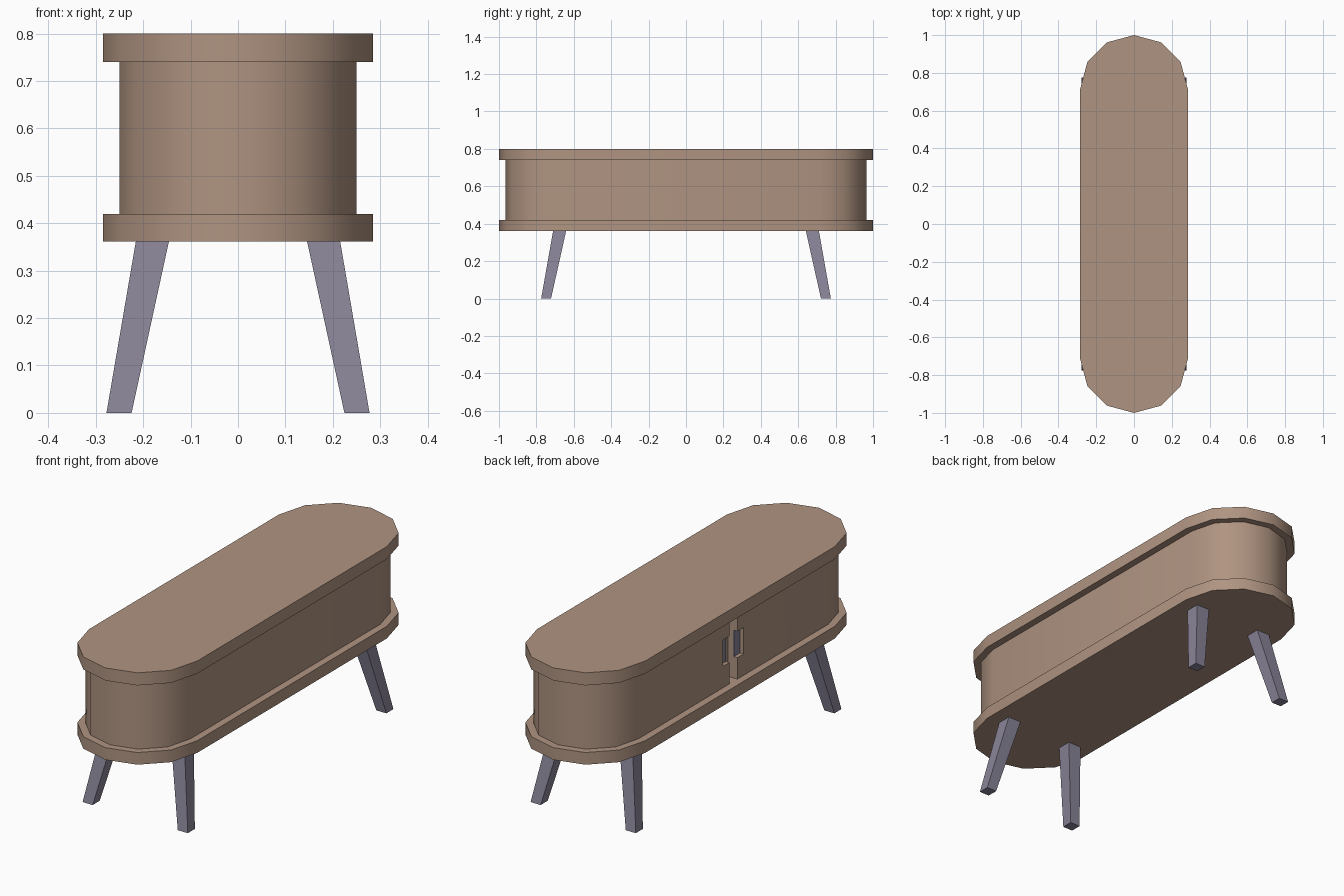
import bpy, bmesh
from math import sin, cos, pi, radians

cube = bpy.data.objects.get("Cube")
if cube:
    bpy.data.objects.remove(cube, do_unlink=True)


def material(name, rgb):
    m = bpy.data.materials.new(name)
    m.use_nodes = True
    m.diffuse_color = (*rgb, 1)
    m.node_tree.nodes["Principled BSDF"].inputs["Base Color"].default_value = (*rgb, 1)
    return m


WOOD = material("light brown wood", (0.43, 0.295, 0.22))
GREY = material("purple grey", (0.25, 0.23, 0.31))
END_Y = 0.715     # centre of each rounded end
GAP = 0.03        # half width of the gap between the doors


def add_object(name, bm, mat):
    bmesh.ops.recalc_face_normals(bm, faces=bm.faces)
    mesh = bpy.data.meshes.new(name)
    bm.to_mesh(mesh)
    bm.free()
    mesh.materials.append(mat)
    ob = bpy.data.objects.new(name, mesh)
    bpy.context.collection.objects.link(ob)
    return ob


def smooth(ob):
    bpy.ops.object.select_all(action='DESELECT')
    ob.select_set(True)
    bpy.context.view_layer.objects.active = ob
    bpy.ops.object.shade_smooth_by_angle(angle=radians(40))


def capsule(radius):
    # long outline with six flat segments round each end
    pts = []
    for start, y in ((0, END_Y), (pi, -END_Y)):
        for i in range(7):
            a = start + i * pi / 6
            pts.append((radius * cos(a), y + radius * sin(a)))
    return pts


def prism(name, outline, z0, z1, mat):
    bm = bmesh.new()
    face = bm.faces.new([bm.verts.new((x, y, z0)) for x, y in outline])
    top = bmesh.ops.extrude_face_region(bm, geom=[face])["geom"]
    verts = [v for v in top if isinstance(v, bmesh.types.BMVert)]
    bmesh.ops.translate(bm, verts=verts, vec=(0, 0, z1 - z0))
    return add_object(name, bm, mat)


def box(name, x0, x1, y0, y1, z0, z1, mat):
    return prism(name, [(x0, y0), (x1, y0), (x1, y1), (x0, y1)], z0, z1, mat)


# Top and bottom boards
for name, z0, z1 in (("bottom_board", 0.362, 0.42), ("top_board", 0.74, 0.8)):
    smooth(prism(name, capsule(0.285), z0, z1, WOOD))

# Cabinet body with a door gap in the -x side
outline = capsule(0.25)
outline[7:7] = [(-0.25, GAP), (-0.2, GAP), (-0.2, -GAP), (-0.25, -GAP)]
body = prism("cabinet_body", outline, 0.42, 0.74, WOOD)

# Finger notches beside the gap, with dark backing plates
for side, label in ((1, "left"), (-1, "right")):
    y0, y1 = sorted((side * (GAP - 0.01), side * (GAP + 0.048)))
    cutter = box(label + "_notch_cutter", -0.3, -0.228, y0, y1, 0.522, 0.648, WOOD)
    mod = body.modifiers.new("notch", 'BOOLEAN')
    mod.operation, mod.solver, mod.object = 'DIFFERENCE', 'EXACT', cutter
    bpy.context.view_layer.objects.active = body
    bpy.ops.object.modifier_apply(modifier=mod.name)
    bpy.data.objects.remove(cutter, do_unlink=True)
    y0, y1 = sorted((side * GAP, side * (GAP + 0.048)))
    box(label + "_notch_plate", -0.231, -0.227, y0, y1, 0.522, 0.648, GREY)
smooth(body)

# Four splayed, tapered legs
for sx in (1, -1):
    for sy in (1, -1):
        bm = bmesh.new()
        bmesh.ops.create_cube(bm, size=1)
        for v in bm.verts:
            upper = v.co.z > 0
            cx, cy, size, z = (0.18, 0.675, 0.07, 0.365) if upper else (0.251, 0.748, 0.053, 0)
            v.co = (sx * cx + v.co.x * size, sy * cy + v.co.y * size, z)
        name = ("back" if sy > 0 else "front") + ("_left" if sx > 0 else "_right") + "_leg"
        add_object(name, bm, GREY)
